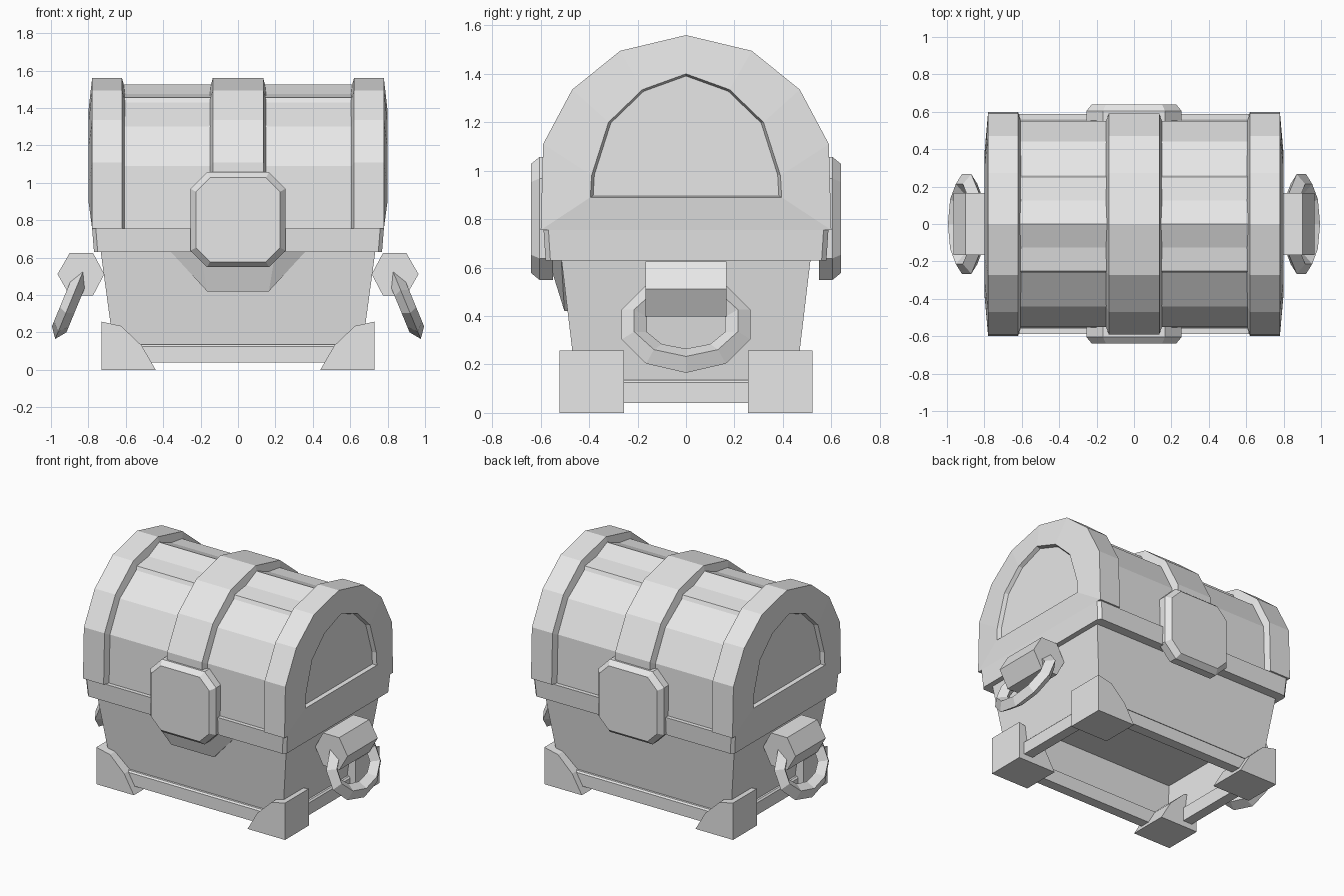
import bpy, bmesh, math
from mathutils import Vector

cube = bpy.data.objects.get("Cube")
if cube:
    bpy.data.objects.remove(cube, do_unlink=True)

grey = bpy.data.materials.new("plain grey")
grey.use_nodes = True
grey.diffuse_color = (0.8, 0.8, 0.8, 1)
grey.node_tree.nodes["Principled BSDF"].inputs["Base Color"].default_value = (0.8, 0.8, 0.8, 1)


def finish(name, bm):
    bmesh.ops.recalc_face_normals(bm, faces=bm.faces[:])
    mesh = bpy.data.meshes.new(name)
    bm.to_mesh(mesh)
    bm.free()
    mesh.materials.append(grey)
    obj = bpy.data.objects.new(name, mesh)
    bpy.context.collection.objects.link(obj)
    return obj


def loft(name, rings, wrap=False):
    """Skin a row of equal-length point rings; cap the ends unless it wraps."""
    bm = bmesh.new()
    rows = [[bm.verts.new(p) for p in ring] for ring in rings]
    n = len(rows[0])
    pairs = list(zip(rows, rows[1:])) + ([(rows[-1], rows[0])] if wrap else [])
    for a, b in pairs:
        for i in range(n):
            j = (i + 1) % n
            bm.faces.new((a[i], a[j], b[j], b[i]))
    if not wrap:
        bm.faces.new(rows[0])
        bm.faces.new(rows[-1])
    return finish(name, bm)


def hull(name, points):
    bm = bmesh.new()
    for p in points:
        bm.verts.new(p)
    bmesh.ops.convex_hull(bm, input=bm.verts[:])
    bmesh.ops.dissolve_limit(bm, angle_limit=0.02, verts=bm.verts[:], edges=bm.edges[:])
    return finish(name, bm)


def arch(half):
    """Complete a half outline (y, z) that ends at the crown."""
    return half + [(-y, z) for y, z in reversed(half[:-1])]


def at_x(x, outline, scale=1.0, base=0.755):
    return [(x, y * scale, base + (z - base) * scale) for y, z in outline]


def rect(hx, hy, z, cut=0.0):
    if not cut:
        return [(hx, -hy, z), (hx, hy, z), (-hx, hy, z), (-hx, -hy, z)]
    return [(hx, -hy + cut, z), (hx, hy - cut, z), (hx - cut, hy, z), (-hx + cut, hy, z),
            (-hx, hy - cut, z), (-hx, -hy + cut, z), (-hx + cut, -hy, z), (hx - cut, -hy, z)]


# Lid outlines
band = arch([(0.6, 0.755), (0.59, 1.11), (0.47, 1.335), (0.272, 1.495), (0, 1.56)])
barrel = arch([(0.56, 0.755), (0.55, 1.09), (0.44, 1.3), (0.262, 1.43),
               (0.25, 1.455), (0.125, 1.475), (0, 1.525)])
panel = arch([(0.395, 0.89), (0.39, 0.98), (0.32, 1.2), (0.18, 1.335), (0, 1.4)])

# Lid barrel and centre band
loft("lid_barrel", [at_x(-0.62, barrel), at_x(0.62, barrel)])
loft("lid_centre_band", [at_x(-0.15, band, 0.93), at_x(-0.135, band),
                         at_x(0.135, band), at_x(0.15, band, 0.93)])

# Lid end bands with a recessed arched panel
for side, s in (("left", 1), ("right", -1)):
    loft(f"lid_{side}_end", [
        at_x(s * 0.605, band, 0.93), at_x(s * 0.62, band), at_x(s * 0.78, band),
        at_x(s * 0.798, panel), at_x(s * 0.772, panel, 0.97, 1.1)])

# Collar under the lid
loft("collar", [rect(0.77, 0.58, 0.63, 0.02), rect(0.78, 0.588, 0.755, 0.02)])

# Tapered body, hollow from below
loft("body", [rect(0.735, 0.515, 0.64), rect(0.655, 0.445, 0.05),
              rect(0.625, 0.415, 0.05), rect(0.67, 0.455, 0.4)])

# Base trim
loft("base_trim", [rect(0.69, 0.48, 0.04), rect(0.69, 0.48, 0.125), rect(0.68, 0.47, 0.135),
                   rect(0.62, 0.41, 0.135), rect(0.62, 0.41, 0.04)], wrap=True)

# Corner feet
foot = [(0.73, 0), (0.44, 0), (0.515, 0.13), (0.625, 0.235), (0.73, 0.258)]
for sx, side in ((1, "left"), (-1, "right")):
    for sy, end in ((-1, "front"), (1, "back")):
        loft(f"foot_{end}_{side}",
             [[(sx * x, sy * y, z) for x, z in foot] for y in (0.255, 0.523)])


# Clasp plates, front and back
def octagon(y, r, cut):
    pts = [(r, cut), (cut, r), (-cut, r), (-r, cut), (-r, -cut), (-cut, -r), (cut, -r), (r, -cut)]
    return [(x, y, 0.803 + z) for x, z in pts]


for end, s in (("front", -1), ("back", 1)):
    loft(f"clasp_{end}", [octagon(s * 0.55, 0.254, 0.165), octagon(s * 0.605, 0.254, 0.165),
                          octagon(s * 0.64, 0.225, 0.15)])

# Wedge beneath the front clasp
hull("clasp_wedge", [(s * x, y, z) for s in (1, -1) for x, y, z in (
    (0.36, -0.515, 0.632), (0.2, -0.568, 0.632), (0.165, -0.502, 0.42),
    (0.165, -0.45, 0.42), (0.36, -0.45, 0.632))])

# Side handles: hexagonal mount and a tilted ten-sided ring
mount = [(0.965, 0.512), (0.9, 0.625), (0.775, 0.625), (0.715, 0.512), (0.775, 0.398), (0.9, 0.398)]
down = Vector((0.165, 0, -0.4)).normalized()
out = Vector((0.4, 0, 0.165)).normalized()
centre = Vector((0.895, 0, 0.365))
for side, s in (("left", 1), ("right", -1)):
    loft(f"handle_mount_{side}", [[(s * x, y, z) for x, z in mount] for y in (-0.167, 0.167)])
    rings = []
    for i in range(10):
        a = math.tau * i / 10
        ring = []
        for ry, ru, t in ((0.28, 0.216, 0), (0.225, 0.16, 0.042), (0.17, 0.108, 0), (0.225, 0.16, -0.042)):
            p = centre + down * (ru * math.cos(a)) + out * t
            ring.append((s * p.x, ry * math.sin(a), p.z))
        rings.append(ring)
    loft(f"handle_ring_{side}", rings, wrap=True)
